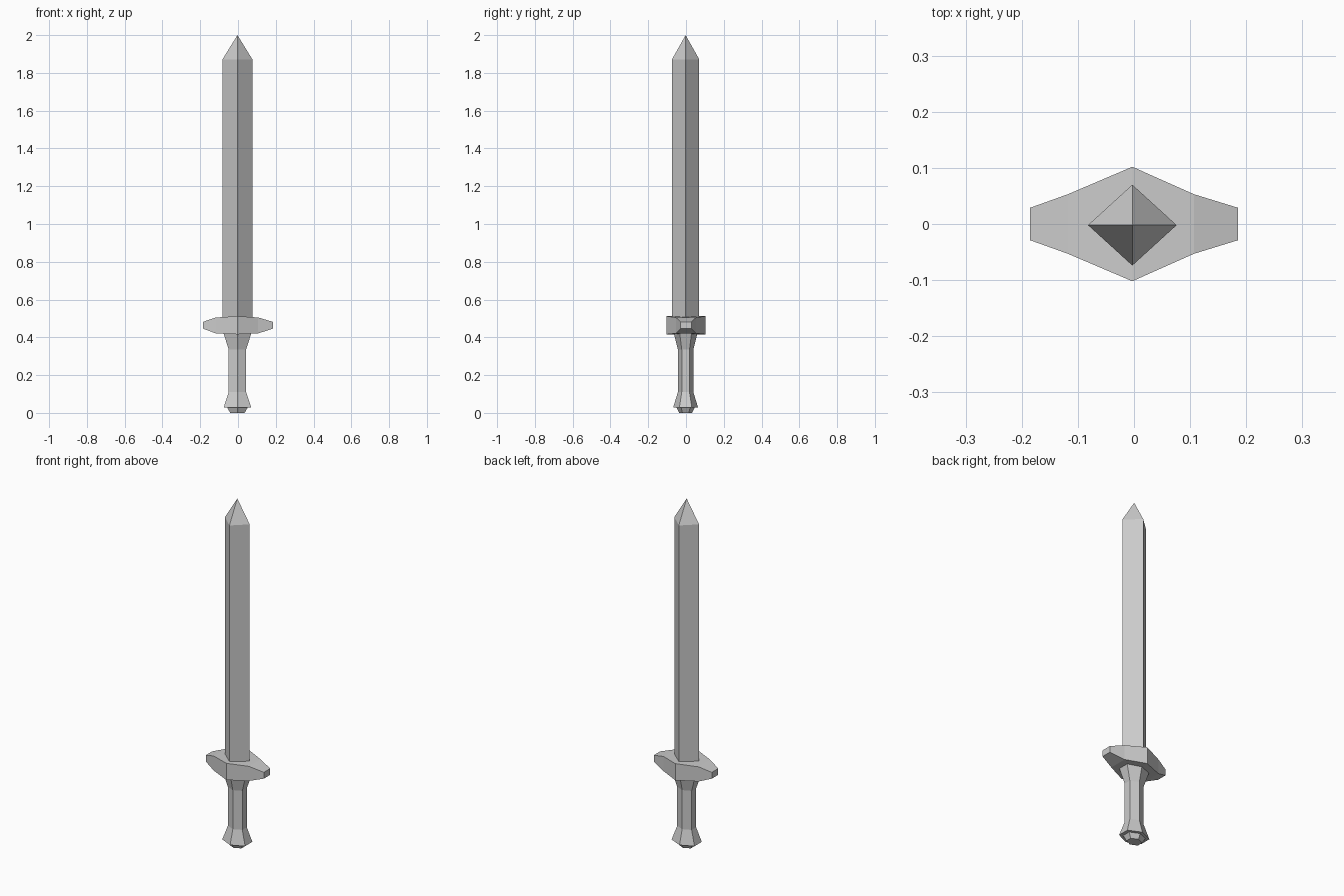
import bpy, bmesh
from math import cos, sin, pi

cube = bpy.data.objects.get("Cube")
if cube:
    bpy.data.objects.remove(cube, do_unlink=True)

steel = bpy.data.materials.new("steel_grey")
steel.use_nodes = True
grey = (0.6, 0.6, 0.6, 1)
steel.diffuse_color = grey
steel.node_tree.nodes["Principled BSDF"].inputs["Base Color"].default_value = grey


def loft(name, rings, tip=None):
    """Skin a list of equal-sized point rings, closing the end with a cap or a tip."""
    bm = bmesh.new()
    loops = [[bm.verts.new(p) for p in ring] for ring in rings]
    n = len(loops[0])
    for a, b in zip(loops, loops[1:]):
        for i in range(n):
            j = (i + 1) % n
            bm.faces.new((a[i], a[j], b[j], b[i]))
    bm.faces.new(loops[0][::-1])
    if tip:
        point = bm.verts.new(tip)
        for i in range(n):
            bm.faces.new((loops[-1][i], loops[-1][(i + 1) % n], point))
    else:
        bm.faces.new(loops[-1])
    bmesh.ops.recalc_face_normals(bm, faces=bm.faces)
    mesh = bpy.data.meshes.new(name)
    bm.to_mesh(mesh)
    bm.free()
    mesh.materials.append(steel)
    obj = bpy.data.objects.new(name, mesh)
    bpy.context.collection.objects.link(obj)
    return obj


def polygon(sides, rx, ry, z, cx=0, cy=0):
    """Ring of points with a corner on the front and back."""
    return [(cx + rx * sin(2 * pi * i / sides), cy - ry * cos(2 * pi * i / sides), z)
            for i in range(sides)]


CX, CY = -0.003, -0.002

# Blade: diamond section with a four-sided point
loft("blade", [polygon(4, 0.079, 0.072, z, CX, CY) for z in (0.46, 1.872)],
     tip=(CX, CY, 2.0))

# Crossguard: rectangular sections along x, thickest at the middle
sections = [(-0.185, 0.029, 0.446, 0.482), (-0.118, 0.053, 0.421, 0.505),
            (CX, 0.102, 0.416, 0.512),
            (0.107, 0.053, 0.421, 0.505), (0.185, 0.029, 0.446, 0.482)]
loft("crossguard", [[(x, -w, lo), (x, w, lo), (x, w, hi), (x, -w, hi)]
                    for x, w, lo, hi in sections])

# Grip: six-sided, flared at both ends, with flat sides facing left and right
grip = [(0.073, 0.066, 0.028), (0.046, 0.041, 0.11),
        (0.046, 0.041, 0.335), (0.073, 0.062, 0.42)]
loft("grip", [polygon(6, rx / cos(pi / 6), ry, z, CX, CY) for rx, ry, z in grip])

# Pommel cap: small tapered six-sided foot
cap = [(0.038, 0.034, 0), (0.054, 0.048, 0.028)]
loft("pommel_cap", [polygon(6, rx / cos(pi / 6), ry, z, CX, CY) for rx, ry, z in cap])
